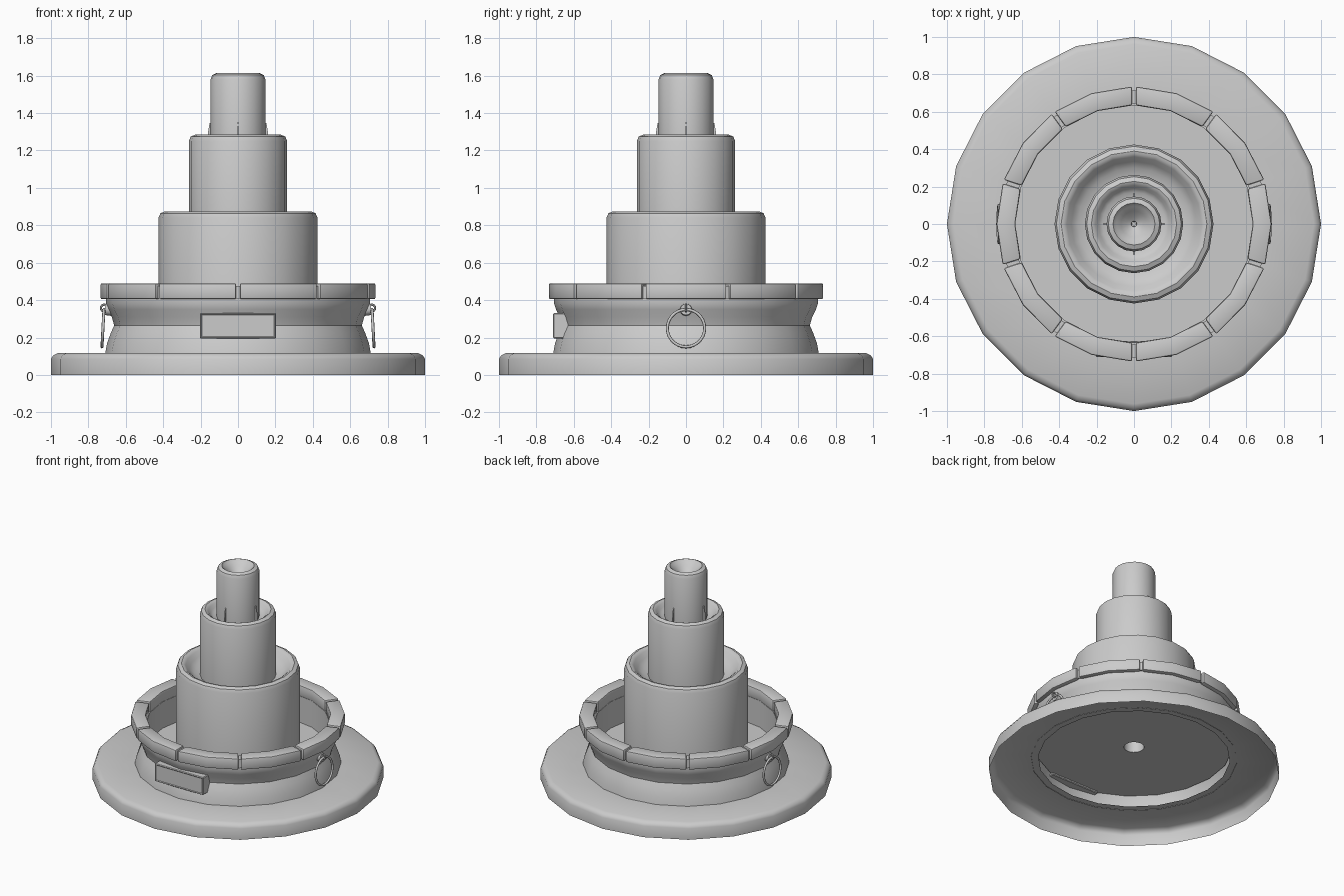
import bpy, bmesh, math
from mathutils import Matrix

if "Cube" in bpy.data.objects:
    bpy.data.objects.remove(bpy.data.objects["Cube"])

SIDES = 20


def finish(name, bm, angle=35):
    """Turn a bmesh into a smooth-by-angle object."""
    me = bpy.data.meshes.new(name)
    bm.to_mesh(me)
    bm.free()
    ob = bpy.data.objects.new(name, me)
    bpy.context.collection.objects.link(ob)
    bpy.ops.object.select_all(action='DESELECT')
    ob.select_set(True)
    bpy.context.view_layer.objects.active = ob
    bpy.ops.object.shade_smooth_by_angle(angle=math.radians(angle))
    return ob


def lathe(name, profile, closed=False):
    """Revolve an (r, z) profile around z."""
    bm = bmesh.new()
    rings = []
    for r, z in profile:
        rings.append([bm.verts.new((r * math.cos(2 * math.pi * i / SIDES),
                                    r * math.sin(2 * math.pi * i / SIDES), z))
                      for i in range(SIDES)])
    pairs = list(zip(rings, rings[1:]))
    if closed:
        pairs.append((rings[-1], rings[0]))
    for a, b in pairs:
        for i in range(SIDES):
            j = (i + 1) % SIDES
            bm.faces.new((a[i], a[j], b[j], b[i]))
    return finish(name, bm)


def torus(bm, R, r, matrix, n=28, m=8):
    rows = []
    for i in range(n):
        a = 2 * math.pi * i / n
        row = []
        for k in range(m):
            b = 2 * math.pi * k / m
            d = R + r * math.cos(b)
            v = bm.verts.new((d * math.cos(a), d * math.sin(a), r * math.sin(b)))
            v.co = matrix @ v.co
            row.append(v)
        rows.append(row)
    for i in range(n):
        for k in range(m):
            a, b = rows[i], rows[(i + 1) % n]
            bm.faces.new((a[k], b[k], b[(k + 1) % m], a[(k + 1) % m]))


# Base plinth, open underneath
lathe("base_plinth", [(1, 0), (1, .085), (.988, .105), (.962, .118), (.66, .118)])

# Basin: waisted outer wall, inner wall and floor with a pipe hole
lathe("basin_wall", [(.71, .115), (.70, .17), (.68, .225), (.662, .265), (.675, .31),
                     (.695, .35), (.705, .38), (.705, .41), (.635, .41), (.635, .21)])
lathe("basin_floor", [(.675, .21), (.07, .21), (.07, .6)])

# Rim core behind the joints
lathe("rim_core", [(.715, .41), (.715, .475), (.645, .475), (.645, .41)], closed=True)

# Ten rim stones, each spanning two wall sides
bm = bmesh.new()
for s in range(10):
    mid = math.radians(36 * s)
    sections = []
    for d in (-math.pi / 10, 0, math.pi / 10):
        row = []
        for r, z in ((.635, .405), (.735, .405), (.735, .49), (.635, .49)):
            x, y = r * math.cos(d), r * math.sin(d)
            if d:  # pull the ends back to leave a parallel joint
                x += .01 * abs(math.sin(d))
                y -= math.copysign(.01 * math.cos(d), d)
            row.append(bm.verts.new(Matrix.Rotation(mid, 3, 'Z') @
                                    bm.verts.new((x, y, z)).co))
        sections.append(row)
    for a, b in zip(sections, sections[1:]):
        for k in range(4):
            bm.faces.new((a[k], a[(k + 1) % 4], b[(k + 1) % 4], b[k]))
    bm.faces.new(sections[0][::-1])
    bm.faces.new(sections[2])
bmesh.ops.delete(bm, geom=[v for v in bm.verts if not v.link_faces], context='VERTS')
bmesh.ops.recalc_face_normals(bm, faces=bm.faces)
sharp = [e for e in bm.edges if e.calc_face_angle(0) > math.radians(40)]
bmesh.ops.bevel(bm, geom=sharp, offset=.009, segments=2, profile=.5, affect='EDGES')
finish("rim_stones", bm)


def tier(name, r, z0, z1, lip, inner):
    """Column with rounded lip and a dished top running into the next tier."""
    b = .035
    lathe(name, [(r, z0), (r, z1 - b), (r - .01, z1 - .011), (r - b, z1),
                 (lip + .015, z1 - .003), (lip, z1 - .015)] + inner)


# Three stacked columns
tier("lower_tier", .425, .21, .875, .36, [(.335, .83), (.30, .80), (.24, .79)])
tier("middle_tier", .263, .78, 1.285, .205, [(.19, 1.25), (.17, 1.235), (.13, 1.23)])
tier("top_spout", .147, 1.22, 1.615, .095,
     [(.07, 1.575), (.04, 1.545), (.015, 1.53), (.012, 1.46), (.0005, 1.46)])

# Four thin fins at the foot of the spout
bm = bmesh.new()
for q in range(4):
    rot = Matrix.Rotation(q * math.pi / 2, 3, 'Z')
    pts = [(.14, 1.23), (.162, 1.23), (.16, 1.30), (.152, 1.345), (.14, 1.355)]
    sides = []
    for y in (-.003, .003):
        row = []
        for x, z in pts:
            v = bm.verts.new((x, y, z))
            v.co = rot @ v.co
            row.append(v)
        sides.append(row)
    bm.faces.new(sides[0])
    bm.faces.new(sides[1][::-1])
    for k in range(5):
        j = (k + 1) % 5
        bm.faces.new((sides[0][j], sides[0][k], sides[1][k], sides[1][j]))
finish("spout_fins", bm)

# Front plaque with a raised border
bm = bmesh.new()
bmesh.ops.create_cube(bm, size=1, matrix=Matrix.Translation((0, -.668, .263))
                      @ Matrix.Diagonal((.408, .084, .134, 1)))
bmesh.ops.bevel(bm, geom=bm.edges[:], offset=.005, segments=1, affect='EDGES')
bm.normal_update()
front = min(bm.faces, key=lambda f: f.calc_center_median().y)
bmesh.ops.inset_individual(bm, faces=[front], thickness=.008, depth=-.004)
finish("front_plaque", bm, 30)

# Ring handles with their mounts on both sides
for side, label in ((1, "right"), (-1, "left")):
    flip = Matrix.Diagonal((side, 1, 1, 1))
    upright = Matrix.Rotation(math.pi / 2, 4, 'Y')
    bm = bmesh.new()
    tilt = Matrix.Rotation(math.radians(-3), 4, 'Y')
    torus(bm, .1, .008, flip @ Matrix.Translation((.722, 0, .25)) @ tilt @ upright)
    bmesh.ops.recalc_face_normals(bm, faces=bm.faces)
    finish("ring_handle_" + label, bm, 60)

    bm = bmesh.new()
    bmesh.ops.create_cone(bm, cap_ends=True, segments=16, radius1=.035, radius2=.03, depth=.04,
                          matrix=flip @ Matrix.Translation((.69, 0, .35)) @ upright)
    torus(bm, .018, .006, flip @ Matrix.Translation((.715, 0, .358))
          @ Matrix.Rotation(math.pi / 2, 4, 'X'), 16, 6)
    bmesh.ops.recalc_face_normals(bm, faces=bm.faces)
    finish("handle_mount_" + label, bm)
